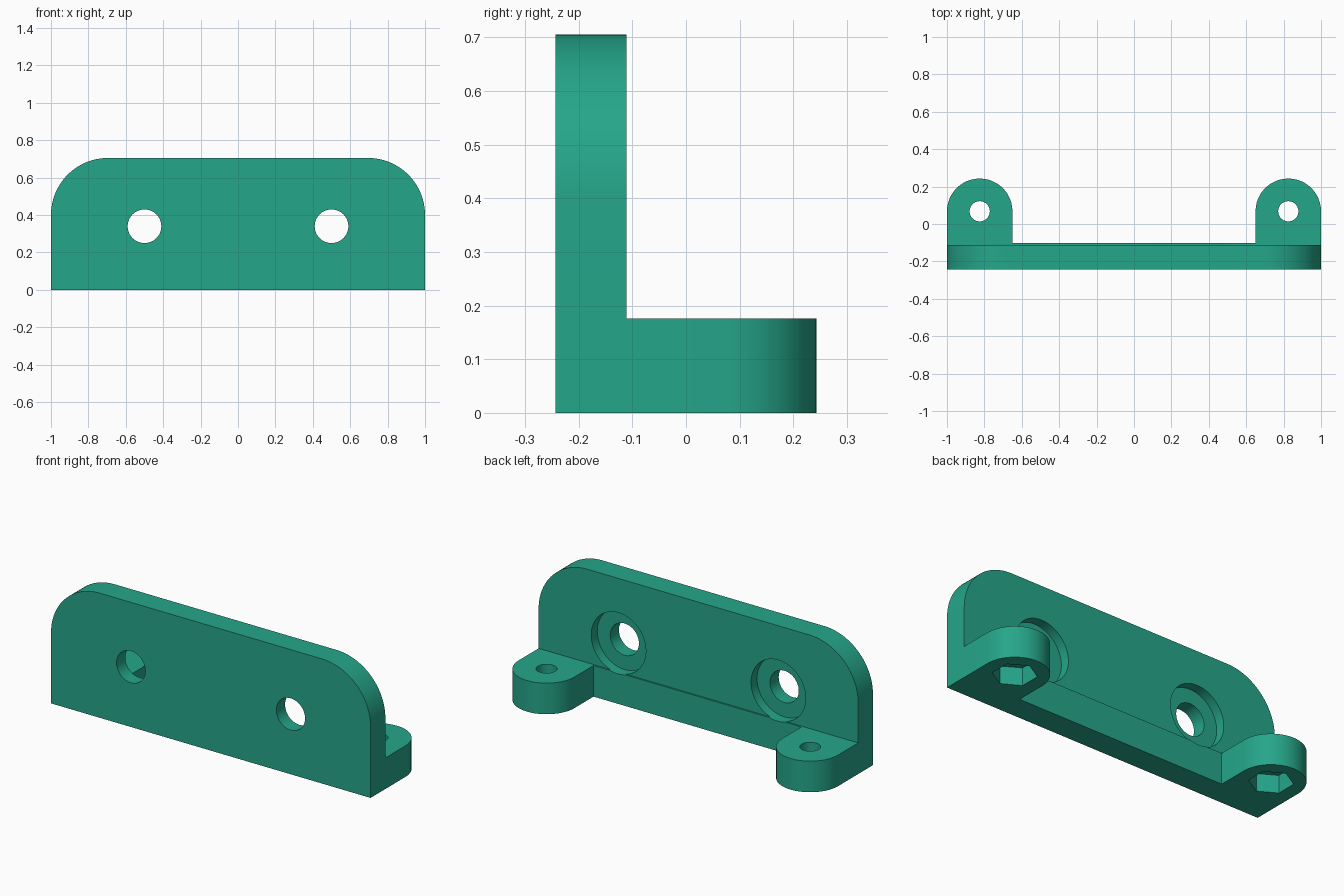
import bpy, bmesh, math
from mathutils import Matrix

if "Cube" in bpy.data.objects:
    bpy.data.objects.remove(bpy.data.objects["Cube"])

green = bpy.data.materials.new("teal green")
green.diffuse_color = (0.0185, 0.381, 0.254, 1)
green.use_nodes = True
green.node_tree.nodes["Principled BSDF"].inputs["Base Color"].default_value = green.diffuse_color

FRONT, BACK = -0.243, -0.111      # wall faces
EAR_H, EAR_R, EAR_X, EAR_Y = 0.176, 0.175, 0.825, 0.068


def arc(cx, cy, r, a0, a1, n=24):
    return [(cx + r * math.cos(math.radians(a0 + (a1 - a0) * i / n)),
             cy + r * math.sin(math.radians(a0 + (a1 - a0) * i / n))) for i in range(n + 1)]


def prism(name, outline, lo, hi, axis):
    """Extrude a closed outline along z, or along y with the outline in x-z."""
    place = (lambda p, d: (p[0], p[1], d)) if axis == "z" else (lambda p, d: (p[0], d, p[1]))
    bm = bmesh.new()
    face = bm.faces.new([bm.verts.new(place(p, lo)) for p in outline])
    new = bmesh.ops.extrude_face_region(bm, geom=[face])["geom"]
    step = (0, 0, hi - lo) if axis == "z" else (0, hi - lo, 0)
    bmesh.ops.translate(bm, vec=step, verts=[v for v in new if isinstance(v, bmesh.types.BMVert)])
    bmesh.ops.recalc_face_normals(bm, faces=bm.faces)
    mesh = bpy.data.meshes.new(name)
    bm.to_mesh(mesh)
    bm.free()
    mesh.materials.append(green)
    obj = bpy.data.objects.new(name, mesh)
    bpy.context.collection.objects.link(obj)
    return obj


def circle(cx, cy, r, n=48, start=0):
    return arc(cx, cy, r, start, start + 360, n)[:-1]


def combine(target, other, operation):
    mod = target.modifiers.new(other.name, "BOOLEAN")
    mod.operation, mod.solver, mod.object = operation, "EXACT", other
    bpy.context.view_layer.objects.active = target
    bpy.ops.object.modifier_apply(modifier=mod.name)
    bpy.data.objects.remove(other)


# Upright wall with rounded top corners
R, TOP = 0.305, 0.705
wall = [(-1, 0), (1, 0)] + arc(1 - R, TOP - R, R, 0, 90) + arc(R - 1, TOP - R, R, 90, 180)
bracket = prism("mounting_bracket", wall, FRONT, BACK, "y")

# Foot: thin ledge behind the wall joined to two round-ended ears, one outline
right = arc(EAR_X, EAR_Y, EAR_R, 0, 180)
left = arc(-EAR_X, EAR_Y, EAR_R, 0, 180)
foot = ([(-1, FRONT), (1, FRONT)] + right + [(0.65, -0.102), (-0.65, -0.102)] + left)
combine(bracket, prism("foot", foot, 0, EAR_H, "z"), "UNION")

for s in (-1, 1):
    # Wall screw hole with a counterbore at the back
    combine(bracket, prism("screw_hole", circle(s * 0.5, 0.34, 0.09), -0.4, 0.2, "y"), "DIFFERENCE")
    combine(bracket, prism("counterbore", circle(s * 0.5, 0.34, 0.171, 64), -0.165, 0.2, "y"), "DIFFERENCE")
    # Ear bolt hole with a hexagonal nut pocket underneath
    combine(bracket, prism("bolt_hole", circle(s * EAR_X, EAR_Y, 0.054, 40), -0.1, 0.3, "z"), "DIFFERENCE")
    combine(bracket, prism("nut_pocket", circle(s * EAR_X, EAR_Y, 0.113, 6, 30), -0.1, 0.1, "z"), "DIFFERENCE")

bpy.ops.object.select_all(action="DESELECT")
bracket.select_set(True)
bpy.context.view_layer.objects.active = bracket
bpy.ops.object.shade_smooth_by_angle(angle=math.radians(30))
